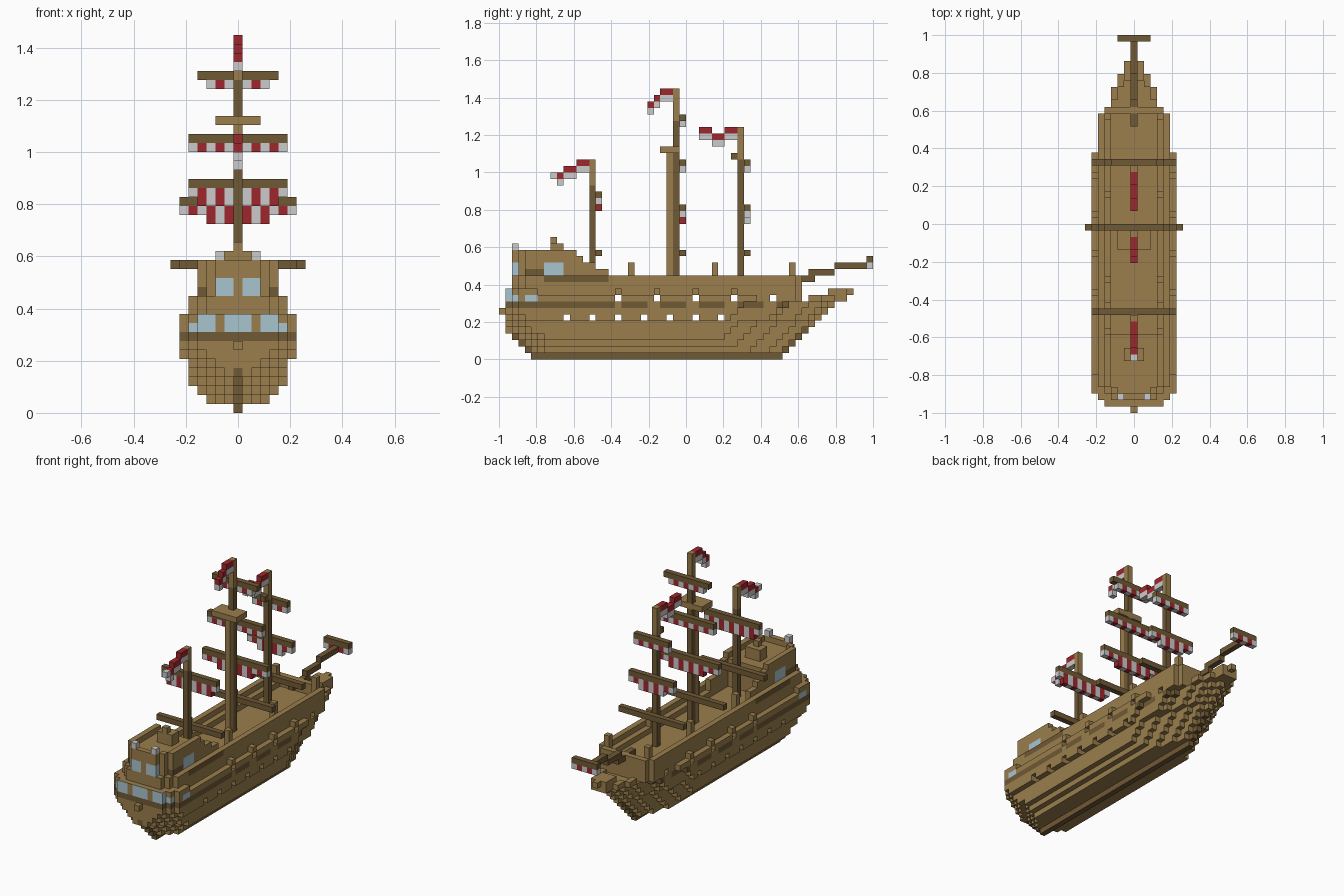
import bpy, bmesh
from mathutils import Vector

if "Cube" in bpy.data.objects:
    bpy.data.objects.remove(bpy.data.objects["Cube"])

V = 2 / 58  # block size
COLOURS = {
    "light_wood": (0.325, 0.21, 0.073),
    "dark_wood": (0.163, 0.1, 0.035),
    "pale_grey": (0.6, 0.6, 0.6),
    "red_cloth": (0.34, 0.02, 0.025),
    "window_blue": (0.4, 0.56, 0.63),
}
MATS = []
LIGHT, DARK, GREY, RED, BLUE = range(len(COLOURS))
for name, rgb in COLOURS.items():
    m = bpy.data.materials.new(name)
    m.use_nodes = True
    m.diffuse_color = (*rgb, 1)
    bsdf = m.node_tree.nodes["Principled BSDF"]
    bsdf.inputs["Base Color"].default_value = (*rgb, 1)
    bsdf.inputs["Roughness"].default_value = 0.9
    MATS.append(m)

AXES = [Vector(a) * s for a in ((1, 0, 0), (0, 1, 0), (0, 0, 1)) for s in (1, -1)]


def box(part, xs, ys, zs, mat):
    """Fill an inclusive block range with one colour."""
    for i in range(xs[0], xs[1] + 1):
        for j in range(ys[0], ys[1] + 1):
            for k in range(zs[0], zs[1] + 1):
                part[i, j, k] = mat


def sides(part, xs, ys, zs, mat):
    box(part, xs, ys, zs, mat)
    box(part, (-xs[1], -xs[0]), ys, zs, mat)


def paint(part, xs, ys, zs, mat):
    """Recolour existing blocks on both sides."""
    for (i, j, k) in part:
        if xs[0] <= abs(i) <= xs[1] and ys[0] <= j <= ys[1] and zs[0] <= k <= zs[1]:
            part[i, j, k] = mat


def build(name, part, top=None):
    """Turn blocks into a mesh of their exposed faces; top recolours upward faces."""
    bm = bmesh.new()
    cache = {}

    def vert(p):
        key = tuple(round(c * 2) for c in p)
        if key not in cache:
            cache[key] = bm.verts.new((p.x * V, (p.y + 0.5) * V - 1, (p.z + 0.5) * V))
        return cache[key]

    for cell, mat in part.items():
        c = Vector(cell)
        for n in AXES:
            if tuple(int(q) for q in c + n) in part:
                continue
            u = Vector((n.y, n.z, n.x))
            w = n.cross(u)
            corners = [c + (n + u * a + w * b) / 2 for a, b in ((-1, -1), (1, -1), (1, 1), (-1, 1))]
            f = bm.faces.new([vert(p) for p in corners])
            f.material_index = top if n.z > 0 and top is not None else mat
    mesh = bpy.data.meshes.new(name)
    bm.to_mesh(mesh)
    bm.free()
    for m in MATS:
        mesh.materials.append(m)
    bpy.context.collection.objects.link(bpy.data.objects.new(name, mesh))


# Hull: stacked layers, tapered at both ends
BEAM = [0, 3, 4, 5, 5, 5, 6, 6, 6, 6, 6, 5, 5]
STERN = [5, 4, 3, 2, 1, 1, 1, 1, 1, 1, 1, 2, 2]
STERN_HALF = [0, 0, 0, 0, 1, 2, 3, 4, 4, 4, 4, 3, 3]
BOW_TAPER = [1, 1, 2, 2, 3, 3, 3, 4] + [5] * 6


def half_beam(j, k):
    d = (43 + k if k < 9 else 53) - j
    if k < 9 and d == 0:
        bow = 0
    elif k < 6:
        bow = 1 + d // 3
    else:
        bow = BOW_TAPER[d] if d < len(BOW_TAPER) else 6
    return min(BEAM[k], bow, j - STERN[k] + STERN_HALF[k])


UPPER_PORTS = range(18, 43, 6)
LOWER_PORTS = range(10, 35, 4)
hull = {}
for k in range(13):
    end = 43 + k if k < 9 else 53 if k == 9 else 46
    for j in range(STERN[k], end + 1):
        h = half_beam(j, k)
        if k == 10 and j > 5 and j not in UPPER_PORTS:
            h = min(h, 5)
        box(hull, (-h, h), (j, j), (k, k), DARK if k == 0 else LIGHT)
        if k < 5 and (j == STERN[k] or j == end):
            hull[0, j, k] = DARK
hull[0, 0, 7] = LIGHT
# Sunken main deck with a stepped edge, and beakhead inside its rails
for (i, j, k) in list(hull):
    inside = abs(i) < half_beam(j, k)
    deck = 11 < j < 46 and (k == 12 and inside or k == 11 and abs(i) < 4)
    if deck or (k == 9 and 47 < j < 51 and inside) or (k, j) == (9, 47):
        del hull[i, j, k]
# Wale and trim strips
for a, b in ((1, 17), (19, 22), (25, 28), (31, 34), (37, 40), (43, 46)):
    paint(hull, (4 if a > 1 else 0, 6), (a, b), (8, 8), DARK)
paint(hull, (5, 5), (7, 16), (12, 12), DARK)
paint(hull, (3, 6), (45, 45), (5, 5), DARK)
# Stern gallery windows
for a, b in ((0, 1), (3, 4)):
    paint(hull, (a, b), (1, 1), (9, 10), BLUE)
paint(hull, (5, 5), (2, 2), (9, 9), BLUE)
paint(hull, (6, 6), (4, 5), (9, 9), BLUE)
# Gun ports open through the beam
for ports, level in ((UPPER_PORTS, 9), (LOWER_PORTS, 6)):
    for j in ports:
        for i in range(-6, 7):
            hull.pop((i, j, level), None)
# Rail posts and figurehead
for j in (20, 33, 45):
    sides(hull, (4, 4), (j, j), (12, 14), LIGHT)
box(hull, (-1, 1), (51, 53), (10, 10), LIGHT)
hull[0, 54, 10] = LIGHT
build("hull", hull, LIGHT)

# Stern cabin with a sunken roof and stepped side walls
cabin = {}
for j in range(2, 12):
    h = min(4, j)
    box(cabin, (-h, h), (j, j), (13, 16), LIGHT)
    if j > 2:
        for i in range(1 - h, h):
            del cabin[i, j, 16]
for a, b, top in ((12, 12, 15), (13, 14, 14), (15, 16, 13)):
    sides(cabin, (4, 4), (a, b), (12, top), LIGHT)
box(cabin, (-1, 1), (8, 9), (16, 17), LIGHT)
cabin[0, 8, 18] = LIGHT
paint(cabin, (4, 4), (4, 6), (13, 13), DARK)
paint(cabin, (1, 2), (2, 2), (13, 14), BLUE)
paint(cabin, (4, 4), (7, 9), (13, 14), BLUE)
build("stern_cabin", cabin, LIGHT)

lamps = {}
sides(lamps, (2, 2), (2, 2), (17, 17), GREY)
build("stern_lamps", lamps)

# Masts: (name, y, top, start of light tip)
for name, j, top, tip in (("mizzen", 14, 30, 27), ("main", 27, 41, 37), ("fore", 37, 35, 31)):
    mast = {}
    box(mast, (0, 0), (j, j), (11, top), DARK)
    box(mast, (0, 0), (j, j), (tip, top), LIGHT)
    if name == "main":
        box(mast, (0, 0), (26, 26), (11, 31), LIGHT)
        box(mast, (-2, 2), (25, 27), (32, 32), LIGHT)
    if name == "fore":
        box(mast, (0, 0), (36, 36), (31, 31), DARK)
    build(name + "_mast", mast)


# Yards with furled striped sails: (name, y, z, half length, sail half widths)
def yard(name, j, k, h, rows):
    part = {}
    box(part, (-h, h), (j, j), (k, k), DARK)
    build(name + "_yard", part)
    sail = {}
    for r, w in enumerate(rows):
        for i in range(-w, w + 1):
            sail[i, j, k - 1 - r] = RED if (rows[0] - abs(i)) % 2 else GREY
    if sail:
        build(name + "_sail", sail)


yard("mizzen_lower", 15, 16, 6, ())
yard("mizzen_upper", 15, 25, 5, (5, 4))
yard("main_lower", 28, 16, 7, ())
yard("main_middle", 28, 23, 6, (6, 3))
yard("main_upper", 28, 30, 5, (5,))
yard("main_top", 28, 37, 4, (3,))
yard("fore_lower", 38, 16, 6, ())
yard("fore_middle", 38, 23, 4, (4, 2))
yard("fore_upper", 38, 30, 3, (3,))

# Waving flags: runs of (first y, last y, height of red row)
FLAGS = {
    "mizzen": ((12, 13, 30), (10, 11, 29), (9, 9, 28)),
    "main": ((25, 26, 41), (24, 24, 40), (23, 23, 39)),
    "fore": ((35, 36, 35), (33, 34, 34), (31, 32, 35)),
}
for name, runs in FLAGS.items():
    flag = {}
    for a, b, k in runs:
        box(flag, (0, 0), (a, b), (k, k), RED)
        box(flag, (0, 0), (a, b), (k - 1, k - 1), GREY)
    if name == "mizzen":
        flag[0, 8, 28] = GREY
    build(name + "_flag", flag)

# Bowsprit with its small cross yard
sprit = {}
for a, b, k in ((44, 48, 12), (48, 51, 13), (52, 56, 14)):
    box(sprit, (0, 0), (a, b), (k, k), DARK)
build("bowsprit", sprit)
yard("bowsprit", 57, 15, 2, (2,))
